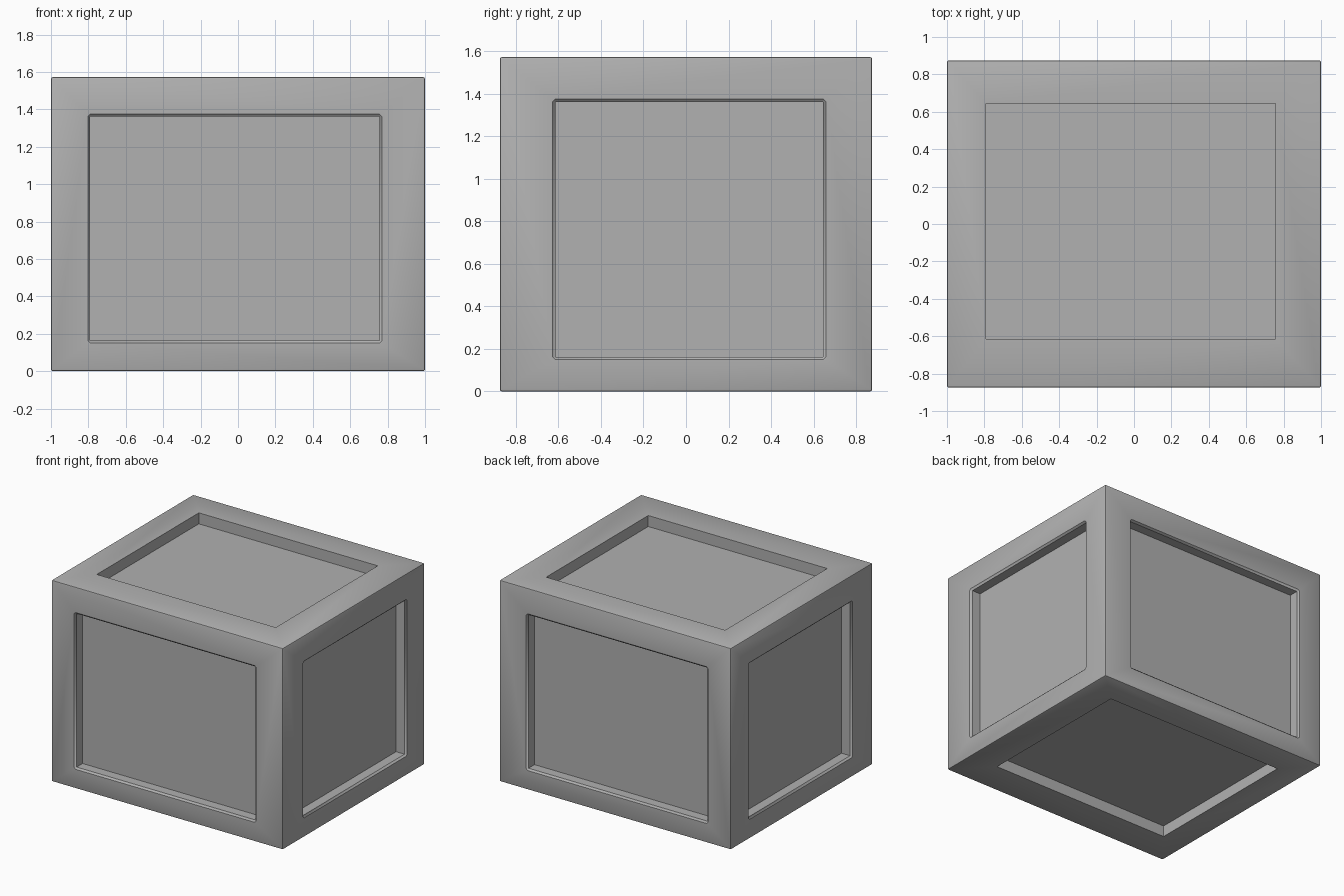
import bpy, bmesh, math

if "Cube" in bpy.data.objects:
    bpy.data.objects.remove(bpy.data.objects["Cube"])

# Outer box limits and recess limits per axis (x, y, z)
BOX = [(-1.0, 1.0), (-0.875, 0.875), (0.0, 1.572)]
OPEN = [(-0.79, 0.756), (-0.614, 0.645), (0.163, 1.361)]
DEPTH = 0.086
CHAMFER = 0.013
EDGE = 0.01

bm = bmesh.new()


def ring(axis, level, limits, grow):
    """Eight points around a rectangle; grow > 0 gives a clipped-corner outline."""
    u, v = (axis + 1) % 3, (axis + 2) % 3
    verts = []
    for i, (a, b) in enumerate([(0, 0), (1, 0), (1, 1), (0, 1)]):
        along_u = ((2 * a - 1) * grow, 0)
        along_v = (0, (2 * b - 1) * grow)
        pair = (along_u, along_v) if i % 2 == 0 else (along_v, along_u)
        for du, dv in pair:
            co = [0.0, 0.0, 0.0]
            co[axis] = level
            co[u] = limits[u][a] + du
            co[v] = limits[v][b] + dv
            verts.append(bm.verts.new(co))
    return verts


# Each side: flat border, chamfered rim (upright sides only), wall, panel floor
for axis in range(3):
    for side in (0, 1):
        out = 2 * side - 1
        surface = BOX[axis][side]
        c = CHAMFER if axis < 2 else 0.0
        rings = [ring(axis, surface, BOX, 0), ring(axis, surface, OPEN, c)]
        if c:
            rings.append(ring(axis, surface - out * c, OPEN, 0))
        rings.append(ring(axis, surface - out * DEPTH, OPEN, 0))
        for r0, r1 in zip(rings, rings[1:]):
            for k in range(8):
                n = (k + 1) % 8
                bm.faces.new((r0[k], r0[n], r1[n], r1[k]))
        bm.faces.new(rings[-1])

bmesh.ops.remove_doubles(bm, verts=bm.verts[:], dist=1e-5)
bmesh.ops.recalc_face_normals(bm, faces=bm.faces[:])


# Soften the twelve outer edges
def is_corner(v):
    return all(min(abs(v.co[i] - l) for l in BOX[i]) < 1e-4 for i in range(3))


edges = [e for e in bm.edges if all(is_corner(v) for v in e.verts)]
bmesh.ops.bevel(bm, geom=edges, offset=EDGE, segments=2, profile=0.5,
                affect='EDGES')

# Panelled crate object
mesh = bpy.data.meshes.new("panelled_crate")
bm.to_mesh(mesh)
bm.free()
crate = bpy.data.objects.new("panelled_crate", mesh)
bpy.context.collection.objects.link(crate)
bpy.context.view_layer.objects.active = crate
crate.select_set(True)
bpy.ops.object.shade_smooth_by_angle(angle=math.radians(40))

# Darker grey finish
grey = bpy.data.materials.new("dark_grey")
grey.diffuse_color = (0.44, 0.44, 0.44, 1.0)
grey.use_nodes = True
grey.node_tree.nodes["Principled BSDF"].inputs["Base Color"].default_value = grey.diffuse_color
mesh.materials.append(grey)
